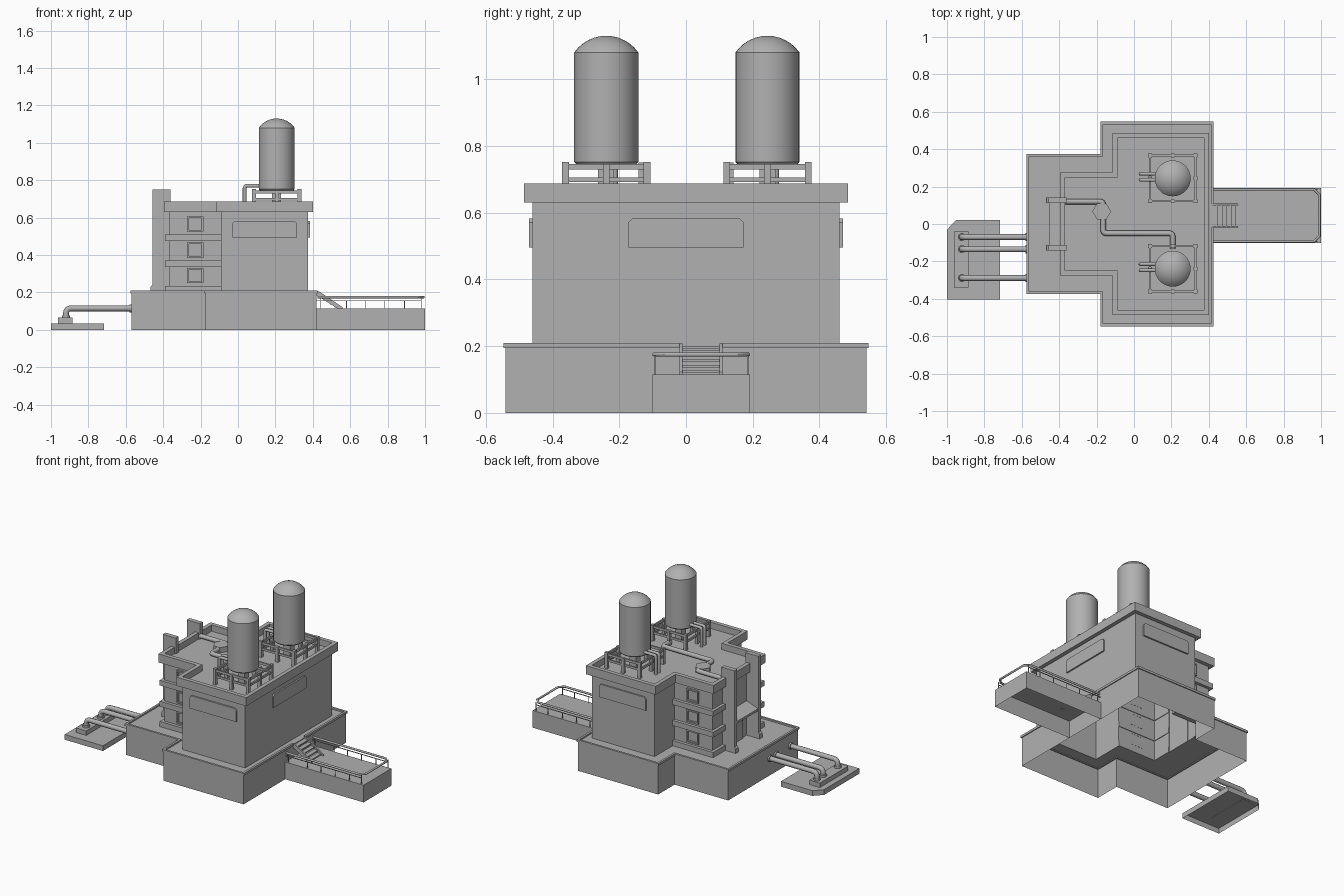
import bpy, bmesh, math
from mathutils import Vector

if "Cube" in bpy.data.objects:
    bpy.data.objects.remove(bpy.data.objects["Cube"])


def make(name, bm, fix=True):
    if fix:
        bmesh.ops.recalc_face_normals(bm, faces=bm.faces)
    me = bpy.data.meshes.new(name)
    bm.to_mesh(me)
    bm.free()
    ob = bpy.data.objects.new(name, me)
    bpy.context.collection.objects.link(ob)
    return ob


def smooth(ob, angle=40):
    bpy.ops.object.select_all(action='DESELECT')
    ob.select_set(True)
    bpy.context.view_layer.objects.active = ob
    bpy.ops.object.shade_smooth_by_angle(angle=math.radians(angle))


def prism(name, pts, vec):
    """Closed solid: a flat outline swept along vec."""
    bm = bmesh.new()
    a = [bm.verts.new(p) for p in pts]
    b = [bm.verts.new(Vector(p) + Vector(vec)) for p in pts]
    bm.faces.new(a)
    bm.faces.new(b)
    for i in range(len(a)):
        j = (i + 1) % len(a)
        bm.faces.new((a[i], a[j], b[j], b[i]))
    return make(name, bm)


def box(name, x0, x1, y0, y1, z0, z1):
    return prism(name, [(x0, y0, z0), (x1, y0, z0), (x1, y1, z0), (x0, y1, z0)], (0, 0, z1 - z0))


def shell(name, plan, z0, z1, cap=None, ledge=None):
    """Open-bottomed walls, with a lid at height cap or a ledge reaching an inner plan."""
    bm = bmesh.new()
    n = len(plan)
    lo = [bm.verts.new((x, y, z0)) for x, y in plan]
    hi = [bm.verts.new((x, y, z1)) for x, y in plan]
    for i in range(n):
        j = (i + 1) % n
        bm.faces.new((lo[i], lo[j], hi[j], hi[i]))
    if cap is not None:
        bm.faces.new([bm.verts.new((x, y, cap)) for x, y in plan])
    if ledge:
        inn = [bm.verts.new((x, y, z1)) for x, y in ledge]
        for i in range(n):
            j = (i + 1) % n
            bm.faces.new((hi[i], hi[j], inn[j], inn[i]))
    return make(name, bm, False)


def offset(path, o, closed):
    out, n = [], len(path)
    for i, p in enumerate(path):
        norms = []
        for a, b in ((i - 1, i), (i, i + 1)):
            if closed or (a >= 0 and b < n):
                d = (Vector(path[b % n]) - Vector(path[a % n])).normalized()
                norms.append(Vector((d.y, -d.x)))
        if len(norms) == 2 and norms[0].dot(norms[1]) > 0.9:
            norms.pop()
        out.append(Vector(p) + o * sum(norms, Vector((0, 0))))
    return out


def band(name, path, out, inn, z0, z1, closed=True):
    """Curb of rectangular section following a square-cornered path."""
    bm = bmesh.new()
    secs = [[bm.verts.new((q.x, q.y, z)) for q, z in ((a, z0), (a, z1), (b, z1), (b, z0))]
            for a, b in zip(offset(path, out, closed), offset(path, inn, closed))]
    n = len(secs)
    for i in range(n if closed else n - 1):
        s, t = secs[i], secs[(i + 1) % n]
        for k in range(4):
            m = (k + 1) % 4
            bm.faces.new((s[k], t[k], t[m], s[m]))
    if not closed:
        bm.faces.new(secs[0])
        bm.faces.new(secs[-1])
    return make(name, bm)


def tube(name, pts, r, fillet=0.0):
    """Round pipe along points, with optional rounded elbows."""
    P = [Vector(p) for p in pts]
    path = [P[0]]
    for a, b, c in zip(P, P[1:], P[2:]):
        if fillet:
            s, e = b + (a - b).normalized() * fillet, b + (c - b).normalized() * fillet
            path += [s.lerp(b, t).lerp(b.lerp(e, t), t) for t in (0, .25, .5, .75, 1)]
        else:
            path.append(b)
    path.append(P[-1])
    cu = bpy.data.curves.new(name, 'CURVE')
    cu.dimensions = '3D'
    cu.bevel_depth, cu.bevel_resolution, cu.use_fill_caps = r, 3, True
    sp = cu.splines.new('POLY')
    sp.points.add(len(path) - 1)
    for q, v in zip(sp.points, path):
        q.co = (*v, 1)
    tmp = bpy.data.objects.new(name + "_path", cu)
    bpy.context.collection.objects.link(tmp)
    dg = bpy.context.evaluated_depsgraph_get()
    me = bpy.data.meshes.new_from_object(tmp.evaluated_get(dg))
    bpy.data.objects.remove(tmp)
    ob = bpy.data.objects.new(name, me)
    bpy.context.collection.objects.link(ob)
    smooth(ob)


def tplan(xl, xm, xr, yw, ym):
    return [(xl, -yw), (xm, -yw), (xm, -ym), (xr, -ym), (xr, ym), (xm, ym), (xm, yw), (xl, yw)]


# Base, main building, roof
base = tplan(-.57, -.173, .42, .368, .541)
body = tplan(-.37, -.09, .375, .25, .46)
shell("base", base, 0, .2, ledge=body)
band("base_rim", [(.42, .11)] + base[4:] + base[:4] + [(.42, -.02)], .006, -.008, .195, .21, False)
shell("building_walls", body, .2, .64, cap=.645)
band("roof_parapet", body, .026, -.001, .63, .687)

# Wide window panels on three sides, chamfered at the top
def panel(u0, u1):
    return [(u0, .495), (u1, .495), (u1, .57), (u1 - .012, .582), (u0 + .012, .582), (u0, .57)]
for s in (-1, 1):
    prism("side_panel", [(u, s * .459, z) for u, z in panel(-.03, .315)], (0, s * .011, 0))
prism("end_panel", [(.374, u, z) for u, z in panel(-.173, .173)], (.011, 0, 0))

# Wing floor bands, windows and entrance fins, on both sides
for s in (-1, 1):
    wing = [(-.09, .25), (-.37, .25), (-.37, .115)] if s > 0 else [(-.37, -.115), (-.37, -.25), (-.09, -.25)]
    for z0, z1 in ((.2, .235), (.335, .37), (.475, .51)):
        band("floor_band", wing, .02, -.004, z0, z1, False)
    for z in (.25, .385, .525):
        y0, y1 = sorted((s * .249, s * .262))
        for n, x0, x1, a, b in (("left", -.272, -.263, z, z + .082), ("right", -.194, -.185, z, z + .082),
                                ("sill", -.263, -.194, z, z + .009), ("head", -.263, -.194, z + .073, z + .082)):
            box("window_" + n, x0, x1, y0, y1, a, b)
    y0 = s * .127 - .015
    prism("entrance_fin", [(x, y0, z) for x, z in ((-.467, .2), (-.369, .2), (-.369, .64), (-.36, .64), (-.36, .75),
                                                  (-.457, .75), (-.457, .24), (-.467, .23))], (0, .03, 0))

# Entrance awning and door
prism("entrance_awning", [(-.37, -.112, .43), (-.455, -.112, .40), (-.455, -.112, .385), (-.37, -.112, .40)],
      (0, .224, 0))
box("entrance_door", -.378, -.369, -.06, .06, .2, .37)

# Tanks on frames with feed pipes
for cy in (.244, -.239):
    cx, r = .207, .096
    bm = bmesh.new()
    R = (r * r + .05 * .05) / .1
    prof = [(0, .745), (r - .006, .745), (r, .752), (r, 1.08)]
    amax = math.asin(r / R)
    prof += [(R * math.sin(amax * (1 - k / 6)), 1.13 - R + R * math.cos(amax * (1 - k / 6))) for k in range(1, 7)]
    vs = [bm.verts.new((cx + u, cy, z)) for u, z in prof]
    es = [bm.edges.new(e) for e in zip(vs, vs[1:])]
    bmesh.ops.spin(bm, geom=vs + es, cent=(cx, cy, 0), axis=(0, 0, 1), angle=2 * math.pi, steps=32)
    bmesh.ops.remove_doubles(bm, verts=bm.verts, dist=1e-4)
    smooth(make("tank", bm), 25)
    for i in (-1, 0, 1):
        for j in (-1, 0, 1):
            x, y, w = cx + i * .122, cy + j * .122, .01 if i or j else .024
            box("frame_post", x - w, x + w, y - w, y + w, .645, .752 if i and j else .746)
    for z0, z1 in ((.692, .706), (.73, .746)):
        for k in (-.122, .122):
            box("frame_rail_x", cx - .122, cx + .122, cy + k - .005, cy + k + .005, z0, z1)
            box("frame_rail_y", cx + k - .005, cx + k + .005, cy - .122, cy + .122, z0, z1)
    for dy in (-.008, .025):
        tube("feed_pipe", [(.035, cy + dy, .64), (.035, cy + dy, .77), (.13, cy + dy, .77)], .01, .015)

# Roof pipework with hexagonal vent
prism("roof_vent", [(-.173 + .05 * math.cos(math.radians(60 * k)), .067 + .05 * math.sin(math.radians(60 * k)), .64)
                    for k in range(6)], (0, 0, .04))
tube("roof_pipe_wing", [(-.365, .12, .665), (-.165, .12, .665), (-.165, .07, .665)], .015, .02)
tube("roof_pipe_tank", [(-.165, .04, .665), (-.165, -.05, .665), (.207, -.05, .665), (.207, -.13, .665)], .015, .02)

# Pipe pad, plinth and ground pipes
shell("pad", [(-1, -.403), (-.717, -.403), (-.717, .022), (-.95, .022), (-1, -.03)], 0, .035, cap=.035)
box("pipe_plinth", -.962, -.885, -.34, -.04, .034, .065)
for y in (-.07, -.135, -.289):
    tube("ground_pipe", [(-.92, y, .06), (-.92, y, .115), (-.57, y, .115)], .016, .03)
    tube("pipe_flange", [(-.58, y, .115), (-.57, y, .115)], .022)
    tube("pipe_foot", [(-.92, y, .06), (-.92, y, .078)], .022)

# Landing platform with top rail, thin side wires and posts
shell("landing", [(.42, -.101), (1, -.101), (1, .192), (.42, .192)], 0, .115, cap=.115)
y0, y1, xe = -.094, .185, .992
tube("landing_rail", [(.425, y0, .175), (xe - .03, y0, .175), (xe, y0 + .03, .175), (xe, y1 - .03, .175),
                      (xe - .03, y1, .175), (.425, y1, .175)], .007)
for y in (y0, y1):
    box("rail_wire", .42, xe - .01, y - .002, y + .002, .153, .157)
    for x in (.44, .58, .68, .785, .89, .98):
        box("rail_post", x - .002, x + .002, y - .002, y + .002, .115, .172 if x in (.44, .98) else .157)

# Stairs from the base ledge down to the landing
for i in range(5):
    z = .195 - .017 * i
    box("stair_tread", .42 + .024 * i, .45 + .024 * i, -.01, .10, z - .008, z)
for y in (-.02, .10):
    prism("stair_stringer", [(.42, y, .208), (.435, y, .205), (.558, y, .122), (.558, y, .112), (.535, y, .112),
                             (.42, y, .185)], (0, .01, 0))

# One dark grey paint for everything
paint = bpy.data.materials.new("dark_grey")
paint.diffuse_color = (.44, .44, .44, 1)
paint.use_nodes = True
paint.node_tree.nodes["Principled BSDF"].inputs["Base Color"].default_value = paint.diffuse_color
for ob in bpy.data.objects:
    ob.data.materials.clear()
    ob.data.materials.append(paint)
